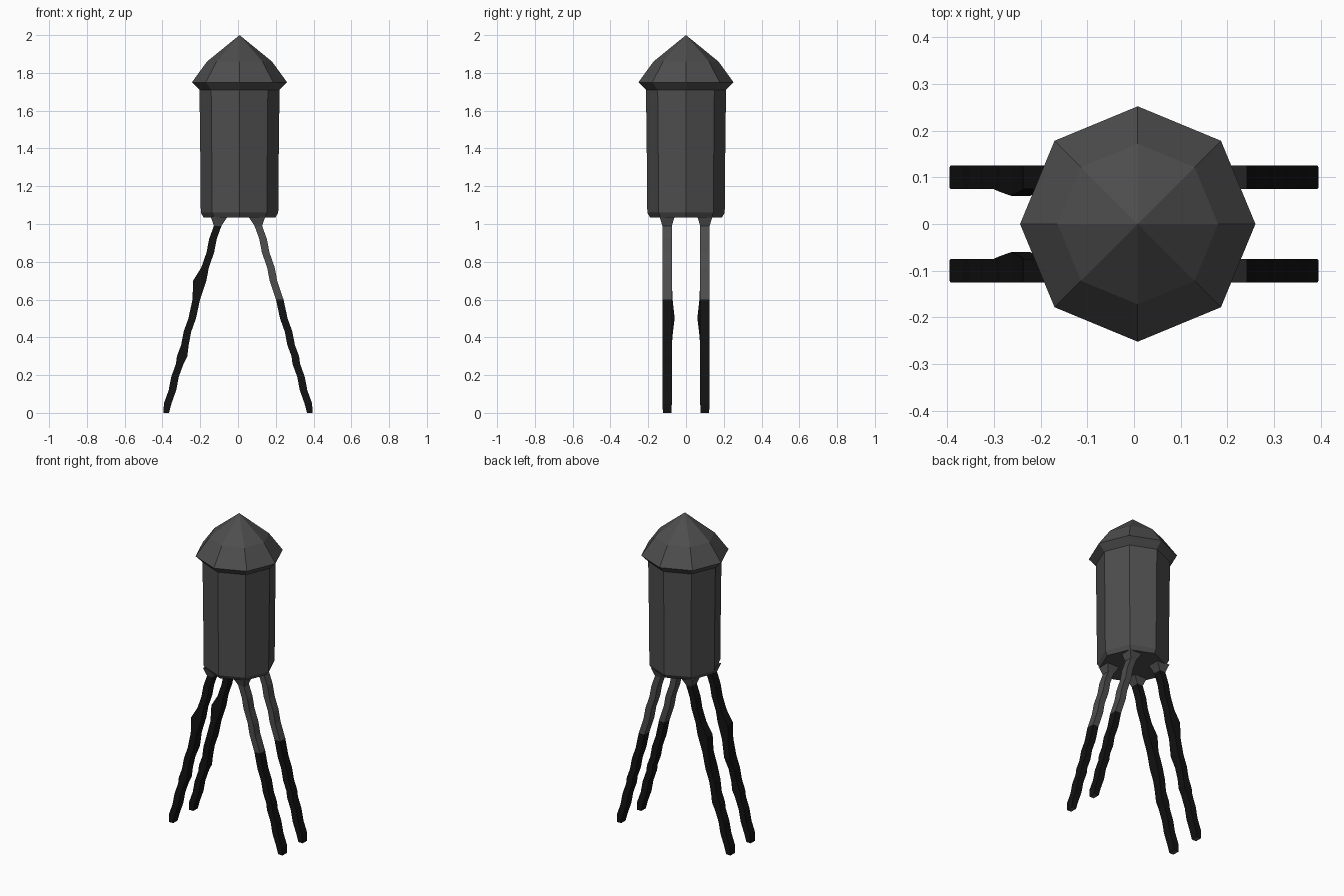
import bpy, bmesh, math

if "Cube" in bpy.data.objects:
    bpy.data.objects.remove(bpy.data.objects["Cube"])

CX = 0.008   # tank axis sits slightly off centre
LEG_Y = 0.10


def material(name, v):
    m = bpy.data.materials.new(name)
    m.diffuse_color = (v, v, v, 1)
    m.use_nodes = True
    m.node_tree.nodes["Principled BSDF"].inputs["Base Color"].default_value = m.diffuse_color
    return m


GREY = material("dark_grey", 0.075)
BLACK = material("black", 0.006)


def finish(name, bm, mats):
    bmesh.ops.recalc_face_normals(bm, faces=bm.faces[:])
    me = bpy.data.meshes.new(name)
    bm.to_mesh(me)
    bm.free()
    for m in mats:
        me.materials.append(m)
    ob = bpy.data.objects.new(name, me)
    bpy.context.collection.objects.link(ob)
    return ob


def bridge(bm, a, b):
    n = len(a)
    return [bm.faces.new((a[i], a[(i + 1) % n], b[(i + 1) % n], b[i])) for i in range(n)]


def lathe(name, profile, tip_z):
    """Eight-sided surface through (radius, z) rings, closed by a fan at tip_z."""
    bm = bmesh.new()
    rings = [[bm.verts.new((CX + r * math.cos(k * math.pi / 4),
                            r * math.sin(k * math.pi / 4), z)) for k in range(8)]
             for r, z in profile]
    for a, b in zip(rings, rings[1:]):
        bridge(bm, a, b)
    tip = bm.verts.new((CX, 0, tip_z))
    last = rings[-1]
    for i in range(8):
        bm.faces.new((last[i], last[(i + 1) % 8], tip))
    return finish(name, bm, [GREY])


# Tank, open at the top where the roof takes over
lathe("tank", [(0.212, 1.71), (0.208, 1.40), (0.205, 1.06), (0.19, 1.035)], 1.035)
# Roof with eaves, shoulder and point
lathe("roof", [(0.212, 1.71), (0.252, 1.75), (0.172, 1.86)], 2.0)


def leg(name, side, sy, bumps):
    """Slanted square post; bumps maps ring height to (outer x, inner x, inner y) extras."""
    bm = bmesh.new()
    heights = [0.0, 0.05, 0.12, 0.19, 0.26, 0.30, 0.36, 0.43, 0.50,
               0.60, 0.70, 0.77, 0.85, 0.92, 0.99, 1.04]
    rings = []
    for i, z in enumerate(heights):
        c = 0.383 - 0.275 * z + (0.003 if i % 2 else -0.003)
        hx, hy = 0.02, 0.025
        if i == 0:                       # slightly rounded foot
            hx, hy = 0.015, 0.022
        if z > 1.0:                      # flare into the tank floor
            hx, hy = 0.045, 0.04
        ox, ix, iy = bumps.get(z, (0, 0, 0))
        xo, xi = c + hx + ox, c - hx - ix
        yo, yi = LEG_Y + hy, LEG_Y - hy - iy
        rings.append([bm.verts.new((side * x, sy * y, z))
                      for x, y in ((xo, yo), (xi, yo), (xi, yi), (xo, yi))])
    bm.faces.new(rings[0])
    bm.faces.new(rings[-1])
    grey_from = 0.6 if side > 0 else 0.99
    for z, a, b in zip(heights, rings, rings[1:]):
        for f in bridge(bm, a, b):
            f.material_index = 0 if z >= grey_from else 1
    finish(name, bm, [GREY, BLACK])


# Left legs carry small lumps, right legs are plain
LUMPS = {0.30: (0, 0.015, 0), 0.43: (0, 0, 0.006), 0.50: (0, 0, 0.015),
         0.60: (0, 0, 0.004), 0.70: (0.03, 0, 0)}
for sy, word in ((-1, "front"), (1, "back")):
    leg(word + "_left_leg", -1, sy, LUMPS)
    leg(word + "_right_leg", 1, sy, {})
